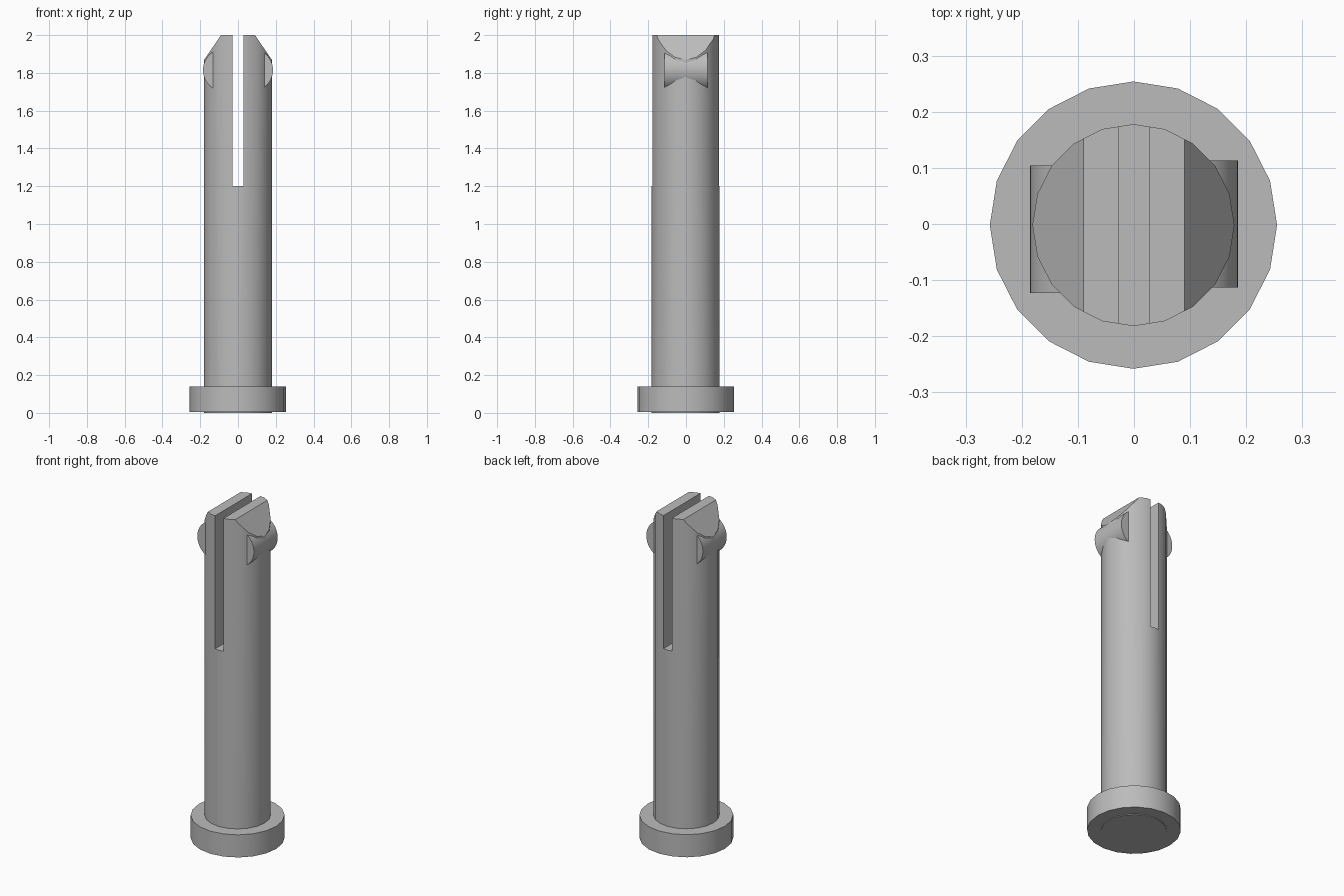
import bpy, bmesh
from math import acos, cos, sin, pi, radians

cube = bpy.data.objects.get("Cube")
if cube:
    bpy.data.objects.remove(cube, do_unlink=True)

grey = bpy.data.materials.new("plain grey")
grey.use_nodes = True
GREY = (0.5, 0.5, 0.5, 1)
grey.diffuse_color = GREY
grey.node_tree.nodes["Principled BSDF"].inputs["Base Color"].default_value = GREY


def prism(name, outline, to_3d, start, end):
    """Extrude a 2D outline between two depths."""
    bm = bmesh.new()
    rings = [[bm.verts.new(to_3d(a, b, d)) for a, b in outline] for d in (start, end)]
    for ring in rings:
        bm.faces.new(ring)
    n = len(outline)
    for i in range(n):
        j = (i + 1) % n
        bm.faces.new((rings[0][i], rings[0][j], rings[1][j], rings[1][i]))
    bmesh.ops.recalc_face_normals(bm, faces=bm.faces)
    mesh = bpy.data.meshes.new(name)
    bm.to_mesh(mesh)
    bm.free()
    mesh.materials.append(grey)
    obj = bpy.data.objects.new(name, mesh)
    bpy.context.collection.objects.link(obj)
    return obj


def along_z(x, y, d):
    return (x, y, d)


def along_y(x, z, d):
    return (x, d, z)


def circle(radius, sides=20):
    return [(radius * cos(2 * pi * i / sides) - 0.001,
             radius * sin(2 * pi * i / sides) - 0.002) for i in range(sides)]


def activate(obj):
    bpy.ops.object.select_all(action='DESELECT')
    obj.select_set(True)
    bpy.context.view_layer.objects.active = obj


def cut(target, outline):
    """Remove a y-running prism from the target."""
    cutter = prism("cutter", outline, along_y, -0.4, 0.4)
    cutter.hide_render = True
    mod = target.modifiers.new("cut", 'BOOLEAN')
    mod.operation, mod.solver, mod.object = 'DIFFERENCE', 'EXACT', cutter
    activate(target)
    bpy.ops.object.modifier_apply(modifier=mod.name)
    bpy.data.objects.remove(cutter, do_unlink=True)


# Head disc and shaft, whose foot stands just proud of the disc
head = prism("head_disc", circle(0.256), along_z, 0.004, 0.14)
shaft = prism("split_shaft", circle(0.18), along_z, 0, 2)

# Slot through the upper shaft, and a sloped tip on each prong
cut(shaft, [(-0.028, 1.2), (0.028, 1.2), (0.028, 2.1), (-0.028, 2.1)])
for s in (1, -1):
    cut(shaft, [(s * 0.022, 2.1), (s * 0.09, 2), (s * 0.294, 1.7), (s * 0.294, 2.1)])

# Rounded snap barbs, one on each prong
R, CX, CZ, STEPS = 0.115, 0.07, 1.815, 20
half = acos((0.1 - CX) / R)
angles = [half * (2 * i / STEPS - 1) for i in range(STEPS + 1)]
barbs = []
for s, name, y0, y1 in ((1, "left_barb", -0.113, 0.113),
                        (-1, "right_barb", -0.123, 0.104)):
    arc = [(s * (CX + R * cos(a)), CZ + R * sin(a)) for a in angles]
    barbs.append(prism(name, arc, along_y, y0, y1))

# Smooth rounds, crisp edges
for obj in (head, shaft, *barbs):
    activate(obj)
    bpy.ops.object.shade_smooth_by_angle(angle=radians(30))
